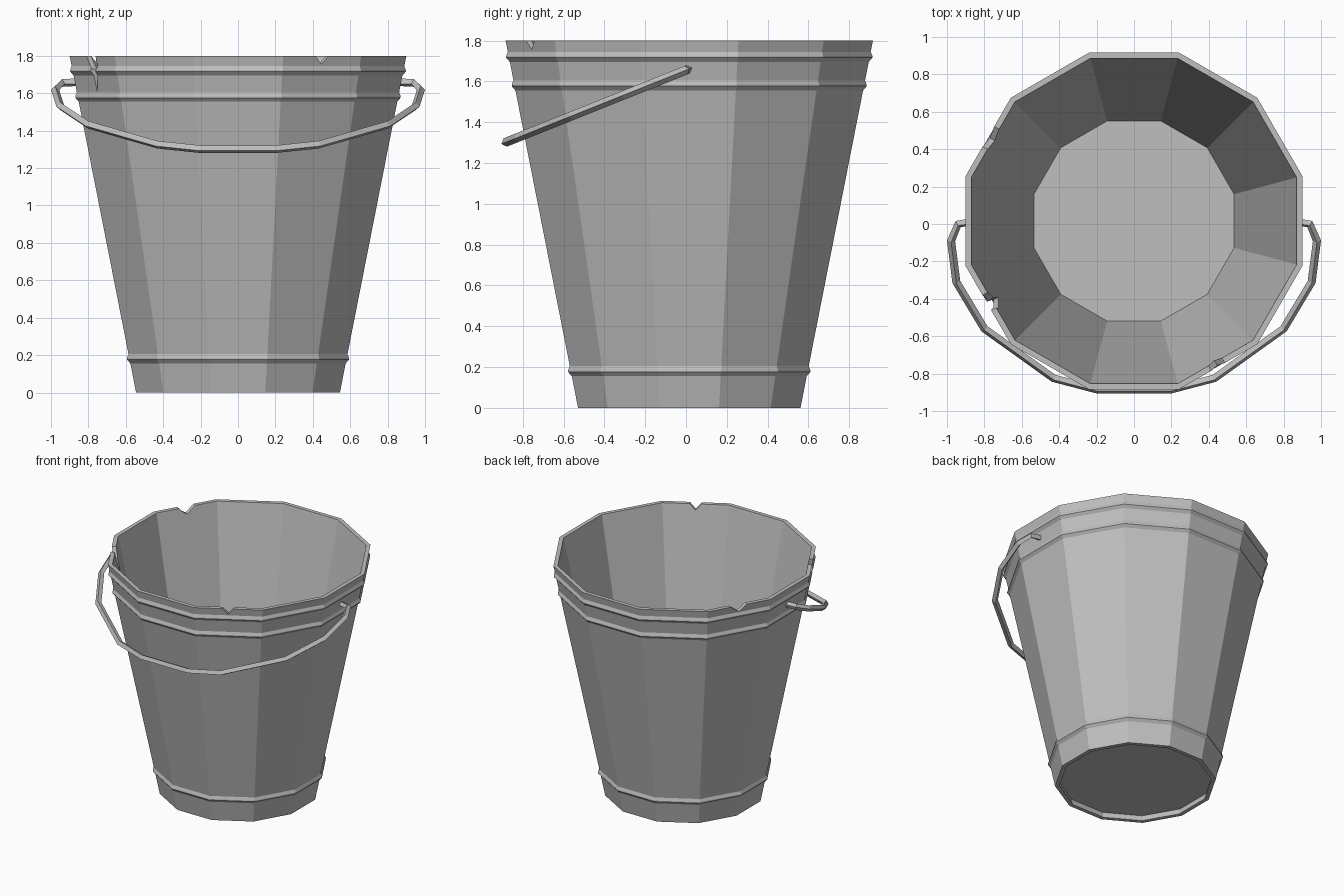
import bpy, bmesh
from math import radians, cos, sin, pi
from mathutils import Vector

cube = bpy.data.objects.get("Cube")
if cube:
    bpy.data.objects.remove(cube, do_unlink=True)

SIDES = 12
CENTRE_Y = 0.016
HEIGHT = 1.8

steel = bpy.data.materials.new("grey_steel")
steel.use_nodes = True
steel.diffuse_color = (0.52, 0.52, 0.52, 1)
steel.node_tree.nodes["Principled BSDF"].inputs["Base Color"].default_value = (0.52, 0.52, 0.52, 1)


def finish(name, bm):
    """Turn a bmesh into a flat shaded object."""
    bmesh.ops.recalc_face_normals(bm, faces=bm.faces)
    mesh = bpy.data.meshes.new(name)
    bm.to_mesh(mesh)
    bm.free()
    mesh.materials.append(steel)
    obj = bpy.data.objects.new(name, mesh)
    bpy.context.collection.objects.link(obj)
    return obj


def loft(name, rings):
    """Join closed rings of points and cap both ends."""
    bm = bmesh.new()
    loops = [[bm.verts.new(p) for p in ring] for ring in rings]
    for a, b in zip(loops, loops[1:]):
        for i in range(len(a)):
            j = (i + 1) % len(a)
            bm.faces.new((a[i], a[j], b[j], b[i]))
    bm.faces.new(loops[0])
    bm.faces.new(loops[-1])
    return finish(name, bm)


def wall(z):
    """Distance from the axis to an outer flat at height z."""
    return 0.545 + (0.9 - 0.545) * z / HEIGHT


def ring(apothem, z):
    r = apothem / cos(pi / SIDES)
    turns = [2 * pi * (i + 0.5) / SIDES for i in range(SIDES)]
    return [(r * cos(a), r * sin(a) + CENTRE_Y, z) for a in turns]


# Bucket: recessed base, tapered wall with raised hoops, rim, inside and floor
profile = [(0.525, 0.045), (0.515, 0), (wall(0), 0)]
for z in (0.18, 1.58, 1.72):
    profile += [(wall(z - 0.025), z - 0.025), (wall(z) + 0.013, z - 0.004),
                (wall(z) + 0.013, z + 0.004), (wall(z + 0.025), z + 0.025)]
profile += [(0.9, HEIGHT), (0.87, HEIGHT), (0.535, 0.1)]
bucket = loft("bucket", [ring(a, z) for a, z in profile])


# Chips and a deep crack in the rim, as (sideways, height) outlines
def chip(name, angle, outline):
    a = radians(angle)
    out = Vector((cos(a), sin(a), 0))
    side = Vector((-sin(a), cos(a), 0))
    base = Vector((0, CENTRE_Y, 0))
    cutter = loft(name, [[base + out * d + side * u + Vector((0, 0, z))
                          for u, z in outline] for d in (0.75, 1.0)])
    cutter.hide_render = True
    mod = bucket.modifiers.new(name, "BOOLEAN")
    mod.operation = "DIFFERENCE"
    mod.solver = "EXACT"
    mod.object = cutter
    bpy.context.view_layer.objects.active = bucket
    bpy.ops.object.modifier_apply(modifier=name)
    bpy.data.objects.remove(cutter, do_unlink=True)


chip("front_chip", -60, [(-0.06, 1.82), (0.0, 1.755), (0.06, 1.82)])
chip("back_chip", 150, [(-0.09, 1.82), (0.0, 1.75), (0.03, 1.77), (0.08, 1.82)])
chip("rim_crack", 210, [(-0.07, 1.82), (-0.04, 1.75), (-0.02, 1.73),
                        (-0.01, 1.6), (0.04, 1.75), (0.03, 1.82)])

# Handle: diamond bar bent in one tilted plane, resting against the front
half = [(0.865, 0.01), (0.94, 0.0), (0.978, -0.09), (0.95, -0.31),
        (0.8, -0.56), (0.43, -0.825), (0.2, -0.885)]
flat = half + [(-x, y) for x, y in reversed(half)]
path = [Vector((x, y, 1.655 + 0.4 * y)) for x, y in flat]
normal = Vector((0, -0.4, 1)).normalized()
sections = []
for i, p in enumerate(path):
    before = (p - path[max(i - 1, 0)]).normalized()
    after = (path[min(i + 1, len(path) - 1)] - p).normalized()
    along = (before + after).normalized()
    across = along.cross(normal).normalized()
    sections.append([p + d * 0.022 for d in (across, normal, -across, -normal)])
loft("handle", sections)
